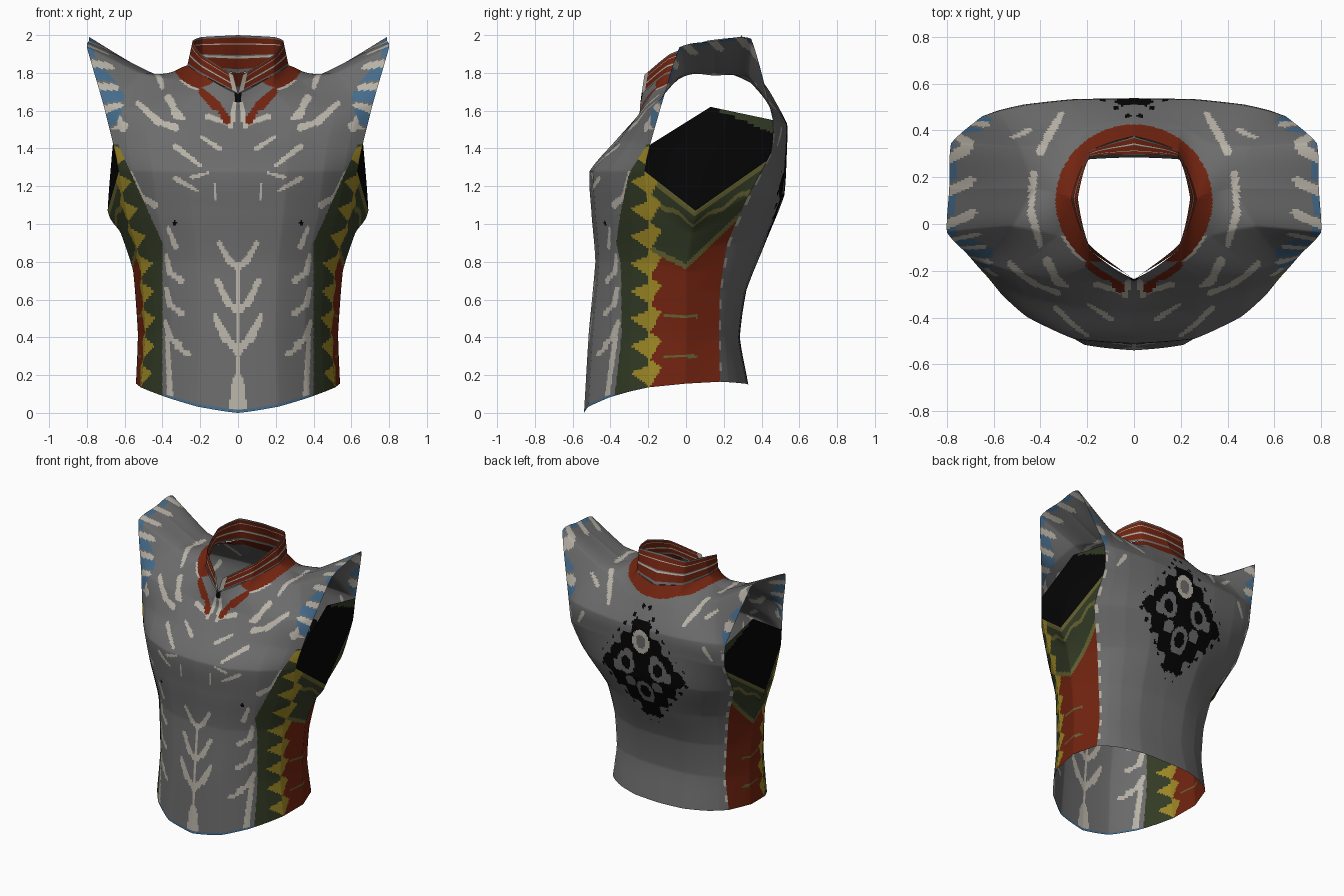
import bpy, math
from mathutils import Vector as V

if "Cube" in bpy.data.objects:
    bpy.data.objects.remove(bpy.data.objects["Cube"])

# ---------- colours ----------
COLOURS = {
    "cloth_grey": (0.150, 0.150, 0.150), "bone_white": (0.480, 0.450, 0.390),
    "rust_red": (0.165, 0.017, 0.005), "dark_green": (0.032, 0.043, 0.018),
    "ochre_yellow": (0.330, 0.240, 0.018), "slate_blue": (0.060, 0.150, 0.260),
    "deep_black": (0.0015, 0.0015, 0.0015), "olive": (0.130, 0.120, 0.030),
}
MATS = []
for name, col in COLOURS.items():
    m = bpy.data.materials.new(name)
    m.diffuse_color = (*col, 1)
    m.use_nodes = True
    m.node_tree.nodes["Principled BSDF"].inputs["Base Color"].default_value = m.diffuse_color
    MATS.append(m)
GREY, BONE, RED, GREEN, YELLOW, BLUE, BLACK, OLIVE = range(8)


# ---------- helpers ----------
def spline(pts, t):
    """Point on a taut curve through pts, t in 0..len-1."""
    i = min(int(t), len(pts) - 2)
    f = t - i
    b, c = pts[i], pts[i + 1]
    a = pts[i - 1] if i > 0 else b * 2 - c
    d = pts[i + 2] if i + 2 < len(pts) else c * 2 - b
    # tangents are mostly straight, with a little rounding
    m0 = (c - b).lerp((c - a) * 0.5, 0.4)
    m1 = (c - b).lerp((d - b) * 0.5, 0.4)
    f2, f3 = f * f, f * f * f
    return (b * (2 * f3 - 3 * f2 + 1) + m0 * (f3 - 2 * f2 + f)
            + c * (3 * f2 - 2 * f3) + m1 * (f3 - f2))


def sample(pts, n):
    return [spline(pts, k * (len(pts) - 1) / n) for k in range(n + 1)]


def grid_patch(rows, nu, nv):
    cols = zip(*[sample(r, nu) for r in rows])
    return list(zip(*[sample(list(c), nv) for c in cols]))


def make_sheet(name, grid, paint, mirror=False):
    nv, nu = len(grid) - 1, len(grid[0]) - 1
    w = nu + 1
    faces = [(j * w + i, j * w + i + 1, (j + 1) * w + i + 1, (j + 1) * w + i)
             for j in range(nv) for i in range(nu)]
    me = bpy.data.meshes.new(name)
    me.from_pydata([p for row in grid for p in row], [], faces)
    for m in MATS:
        me.materials.append(m)
    for k, poly in enumerate(me.polygons):
        poly.use_smooth = True
        poly.material_index = paint(poly.center, (k % nu + 0.5) / nu, (k // nu + 0.5) / nv)
    ob = bpy.data.objects.new(name, me)
    bpy.context.collection.objects.link(ob)
    if mirror:
        ob.modifiers.new("mirror", "MIRROR").use_mirror_merge = False
    return ob


def section(zc, ze, w, yc, ye):
    """Half a cross-section, from the centre line out to the side seam."""
    return [V((w * fx, ye + (yc - ye) * fy, zc + (ze - zc) * fx ** 1.6))
            for fx, fy in ((0, 1), (.41, .93), (.72, .62), (.89, .3), (1, 0))]


def vecs(*pts):
    return [V(p) for p in pts]


def whole(row):
    return [V((-p.x, p.y, p.z)) for p in reversed(row[1:])] + row


def near(strokes, x, z):
    for width, *pts in strokes:
        for (ax, az), (bx, bz) in zip(pts, pts[1:]):
            dx, dz = bx - ax, bz - az
            t = max(0, min(1, ((x - ax) * dx + (z - az) * dz) / (dx * dx + dz * dz)))
            if math.hypot(x - ax - t * dx, z - az - t * dz) < width * (1.1 - 0.4 * t):
                return True
    return False


# ---------- half grids of the front and back ----------
front = [section(*r) for r in (
    (.00, .135, .515, -.54, -.20), (.42, .42, .49, -.515, -.20),
    (.80, .80, .515, -.48, -.20), (1.05, 1.05, .59, -.50, -.20),
    (1.28, 1.28, .63, -.51, -.22), (1.45, 1.42, .66, -.365, -.19),
    (1.58, 1.63, .712, -.25, -.13))]
front.append(vecs((0, -.242, 1.64), (.19, -.17, 1.71), (.33, -.05, 1.76),
                  (.52, -.01, 1.80), (.80, -.035, 1.935)))
front.append(vecs((0, -.235, 1.69), (.19, -.11, 1.79), (.268, .11, 1.84),
                  (.42, .15, 1.785), (.79, .15, 1.97)))

back = [section(*r) for r in (
    (.15, .165, .48, .33, .18), (.40, .40, .45, .285, .175),
    (.65, .65, .465, .32, .18), (.90, .90, .51, .42, .22),
    (1.15, 1.15, .625, .52, .33), (1.40, 1.38, .635, .535, .45),
    (1.53, 1.55, .65, .535, .46))]
back.append(vecs((0, .45, 1.69), (.2, .42, 1.70), (.33, .34, 1.75),
                 (.49, .33, 1.79), (.782, .345, 1.98)))
back.append(vecs((0, .375, 1.80), (.19, .31, 1.82)) + front[-1][2:])

# ---------- painted patterns ----------
FRONT_STROKES = [
    (.046, (0, 0), (0, .17)), (.013, (0, .17), (0, .78)),
    (.022, (0, .33), (.07, .40), (.12, .51)), (.019, (0, .54), (.05, .58), (.11, .70)),
    (.016, (0, .77), (.05, .81), (.10, .90)),
    (.016, (.31, .36), (.36, .40), (.385, .48)), (.015, (.36, .10), (.375, .40)),
    (.013, (.26, .31), (.33, .35)), (.016, (.30, .53), (.36, .57), (.38, .66)),
    (.016, (.30, .70), (.36, .74), (.38, .83)), (.014, (.33, .88), (.37, .98)),
    (.014, (.33, 1.41), (.20, 1.31)), (.010, (.24, 1.25), (.16, 1.27)),
    (.010, (.12, 1.14), (.12, 1.21)), (.012, (.33, 1.24), (.22, 1.18)),
    (.012, (.10, 1.40), (.19, 1.46)), (.019, (.33, 1.51), (.42, 1.54), (.53, 1.64)),
    (.017, (.44, 1.10), (.52, 1.15), (.57, 1.27)),
    (.014, (.16, 1.57), (.05, 1.53)), (.015, (.04, 1.52), (.015, 1.64)),
    (.015, (.61, 1.50), (.65, 1.62)),
]
# streaks around the collar, laid out in plan
SHOULDER_STROKES = [(.018, (.40, .31), (.37, .37), (.31, .47)),
                    (.016, (.43, .21), (.44, .05), (.40, -.09)),
                    (.019, (.37, -.16), (.33, -.24), (.25, -.32))]
RED_PATCHES = [(.022, (.06, 1.55), (.10, 1.62)), (.026, (.12, 1.63), (.19, 1.70))]
BACK_STROKES = [(.014, (.50, 1.50), (.55, 1.42)), (.013, (.45, 1.68), (.52, 1.74))]


def tooth(p):
    return ((p.z + 0.7 * (p.y + .2)) / .145) % 1


def wing_tip(p):
    """Alternating blue and bone bars at the shoulder points."""
    x = abs(p.x)
    if p.z > 1.5 and x > .56:
        bar = ((p.y + p.z) / .16) % 1
        reach = x - .25 * (p.z - 1.5)
        if bar < .33 and reach > .57 + .12 * abs(bar - .16):
            return BONE
        if bar > .42 and reach > .61 + .05 * math.sin(14 * p.z):
            return BLUE
    return None


def neck_ring(p):
    """Red yoke around the collar, with bone streaks beyond it."""
    if p.z > 1.55:
        e = (p.x / .335) ** 2 + ((p.y - .1) / .325) ** 2
        if e < 1 and p.y > -.16:
            return RED
        if e < 1.08 and -.16 < p.y < -.05:
            return BONE
        if near(SHOULDER_STROKES, abs(p.x), p.y):
            return BONE
    return None


def paint_front(p, u, v):
    x, y, z = abs(p.x), p.y, p.z
    for rule in (wing_tip(p), neck_ring(p)):
        if rule is not None:
            return rule
    if x > .40 + max(0, z - .9) * .45 and z < 1.42:
        return YELLOW if -.2 - y < .13 * (1 - tooth(p)) - .035 else GREEN
    if near(RED_PATCHES, x, z) and y > -.32:
        return RED
    if (x < .02 and z > 1.645) or math.hypot(x - .335, z - 1.005) < .013:
        return BLACK
    if v < .005 and x < .4:
        return BLUE
    return BONE if near(FRONT_STROKES, x, z) else GREY


def paint_back(p, u, v):
    x, z = abs(p.x), p.z
    for rule in (wing_tip(p), neck_ring(p)):
        if rule is not None:
            return rule
    # open floral diamond between the shoulder blades, with ragged gaps
    d = x / .33 + abs(z - 1.2) / .44
    if d < 1.05:
        for cx, cz, ring in ((0, 1.43, BONE), (.13, 1.24, GREY), (0, 1.04, GREY)):
            r = math.hypot(x - cx, (z - cz) * .8)
            if r < .04:
                return BLACK if ring == GREY else GREY
            if r < .07:
                return ring
        gap = math.sin(34 * x + 1) * math.sin(30 * (z - 1.2) + 1.5)
        return GREY if d > .4 and gap > .3 else BLACK
    if d < 1.2 and math.sin(60 * x) * math.sin(50 * z) > .7:
        return BLACK
    if min(u, 1 - u) < .035 and z < 1.5 and (z / .11) % 1 < .45:
        return BONE
    return BONE if near(BACK_STROKES, x, z) else GREY


def paint_side(p, u, v):
    y, z = p.y, p.z
    if v > .8:
        return GREEN if y > .13 and z > 1.62 - .42 * (y - .13) else BLACK
    if y < -.19 + .06 * tooth(p) and z < 1.3:
        return YELLOW
    if z < .76 + max(-.5 * y, .95 * y):
        return OLIVE if abs(y + .03) < .09 and min(abs(z - .51), abs(z - .30)) < .008 else RED
    # chevron bands under the arm
    zig = v + .015 * math.sin(40 * y)
    return OLIVE if .77 < v or abs(zig - .69) < .016 or z < .79 + max(-.5 * y, .95 * y) else GREEN


def paint_collar(p, u, v):
    if u < .04 or .38 < v < .44 or .74 < v < .79:
        return BONE
    return GREY if .44 < v < .48 or v > .95 or v < .09 else RED


# ---------- garment panels ----------
make_sheet("front_panel", grid_patch([whole(r) for r in front], 176, 200), paint_front)
make_sheet("back_panel", grid_patch([whole(r)[::-1] for r in back], 176, 200), paint_back)

# side panels bridge the two seams, up to the underarm edge
NV, NU = 120, 40
mid_line = vecs((.54, 0, .155), (.53, 0, .42), (.555, 0, .75),
                (.62, .03, .95), (.69, .05, 1.07), (.645, .13, 1.62))
front_edge, back_edge = [r[-1] for r in front], [r[-1] for r in back]
side = []
for j in range(NV + 1):
    t = j / NV
    a, b, c = spline(front_edge, 5 * t), spline(mid_line, 5 * t), spline(back_edge, 6 * t)
    side.append([a.lerp(b, 2 * i / NU) if 2 * i <= NU else b.lerp(c, 2 * i / NU - 1)
                 for i in range(NU + 1)])
make_sheet("side_panel", side, paint_side, mirror=True)

# ---------- stand-up collar, split at the front ----------
collar_base = front[-1][:3] + back[-1][1::-1]
collar_top = vecs((.025, -.22, 1.79), (.195, -.085, 1.90), (.24, .11, 1.97),
                  (.19, .285, 1.99), (0, .295, 2.0))
make_sheet("collar", grid_patch([collar_base, collar_top], 80, 32), paint_collar, mirror=True)
